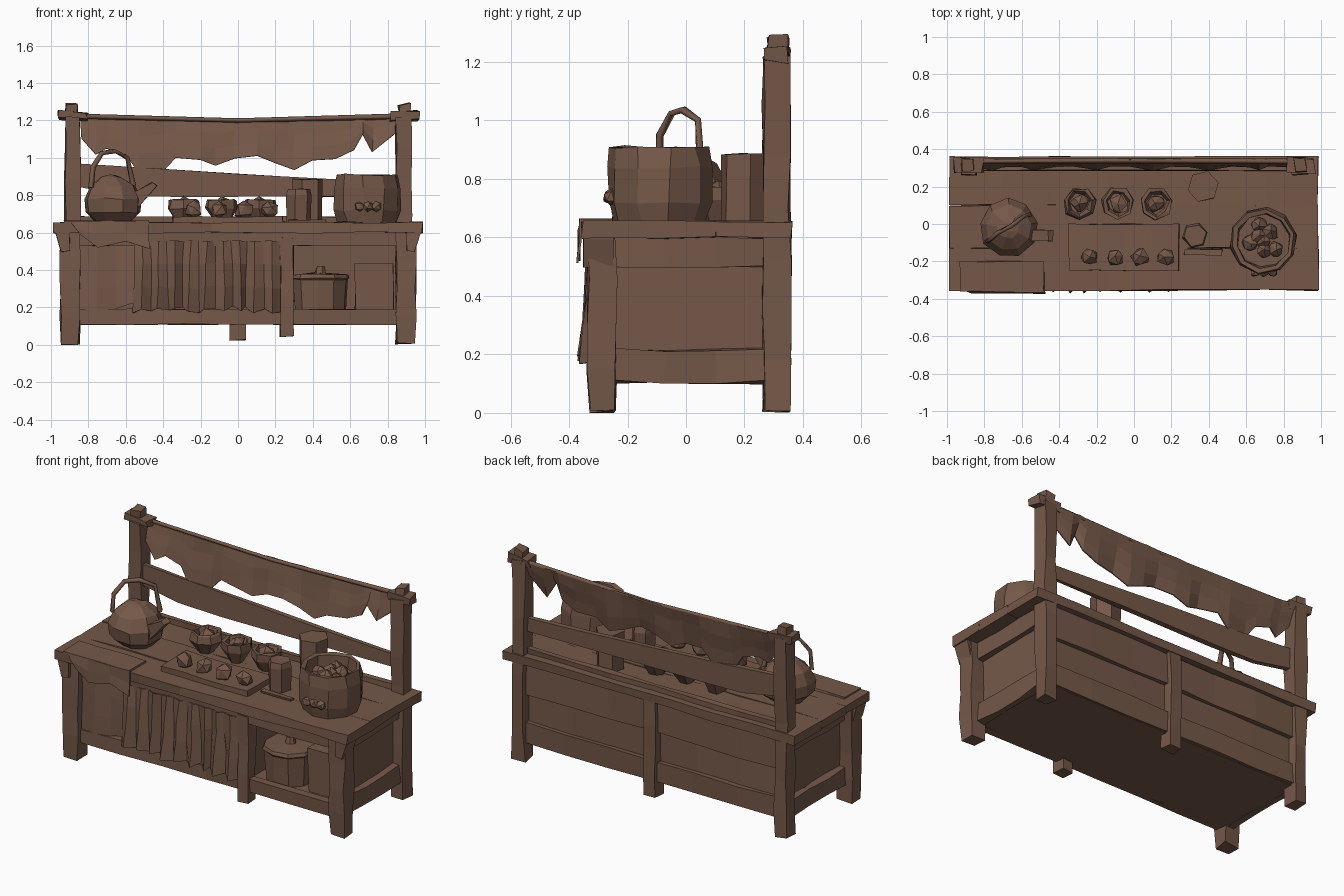
import bpy, bmesh, math, random
from mathutils import Vector

random.seed(4)
cube = bpy.data.objects.get("Cube")
if cube:
    bpy.data.objects.remove(cube)

wood = bpy.data.materials.new("brown wood")
wood.use_nodes = True
COLOR = (0.178, 0.098, 0.066, 1)
wood.diffuse_color = COLOR
wood.node_tree.nodes["Principled BSDF"].inputs["Base Color"].default_value = COLOR


def finish(name, bm, rough=0.0, normals=True):
    for v in bm.verts:
        v.co += Vector([random.uniform(-rough, rough) for _ in range(3)])
    if normals:
        bmesh.ops.recalc_face_normals(bm, faces=bm.faces)
    mesh = bpy.data.meshes.new(name)
    bm.to_mesh(mesh)
    bm.free()
    mesh.materials.append(wood)
    ob = bpy.data.objects.new(name, mesh)
    bpy.context.collection.objects.link(ob)
    return ob


def block(name, x, y, z, rough=0.006, cuts=0, foot=1.0):
    """Rough-hewn box; cuts split it along its longest side."""
    bm = bmesh.new()
    bmesh.ops.create_cube(bm, size=1)
    size = [b - a for a, b in (x, y, z)]
    axis = size.index(max(size))
    if cuts:
        long_edges = [e for e in bm.edges
                      if abs(e.verts[0].co[axis] - e.verts[1].co[axis]) > 0.5]
        bmesh.ops.subdivide_edges(bm, edges=long_edges, cuts=cuts, use_grid_fill=True)
    for v in bm.verts:
        k = foot if v.co.z < -0.4 else 1
        v.co = Vector((sum(x) / 2 + v.co.x * size[0] * k,
                       sum(y) / 2 + v.co.y * size[1] * k,
                       sum(z) / 2 + v.co.z * size[2]))
    return finish(name, bm, rough)


def lathe(name, x, y, profile, sides=8, rough=0.006, turn=0.2):
    """Revolve (radius, z) pairs; the ends are capped."""
    bm = bmesh.new()
    rings = []
    for r, z in profile:
        rings.append([bm.verts.new((x + r * math.cos(turn + math.tau * i / sides),
                                    y + r * math.sin(turn + math.tau * i / sides), z))
                      for i in range(sides)])
    for a, b in zip(rings, rings[1:]):
        for i in range(sides):
            j = (i + 1) % sides
            bm.faces.new((a[i], a[j], b[j], b[i]))
    bm.faces.new(rings[0][::-1])
    bm.faces.new(rings[-1])
    return finish(name, bm, rough)


def plank(name, outline, y0, y1, rough=0.004):
    """Upright board cut to an (x, z) outline."""
    bm = bmesh.new()
    front = bm.faces.new([bm.verts.new((px, y0, pz)) for px, pz in outline])
    out = bmesh.ops.extrude_face_region(bm, geom=[front])["geom"]
    for v in out:
        if isinstance(v, bmesh.types.BMVert):
            v.co.y = y1
    return finish(name, bm, rough)


def cloth(name, top, bottom, depth, rough=0.004, rows=3, thick=0.008):
    """Hanging sheet; depth(i, t) gives y for column i at drop t."""
    bm = bmesh.new()
    grid = []
    for i, (a, b) in enumerate(zip(top, bottom)):
        col = []
        for r in range(rows + 1):
            t = r / rows
            col.append(bm.verts.new((a[0] + (b[0] - a[0]) * t, depth(i, t),
                                     a[1] + (b[1] - a[1]) * t)))
        grid.append(col)
    for a, b in zip(grid, grid[1:]):
        for r in range(rows):
            bm.faces.new((a[r], a[r + 1], b[r + 1], b[r]))
    ob = finish(name, bm, rough)
    mod = ob.modifiers.new("thickness", "SOLIDIFY")
    mod.thickness = thick
    mod.offset = 0
    return ob


def lump(name, x, y, z, r, squash=1.0):
    bm = bmesh.new()
    bmesh.ops.create_icosphere(bm, subdivisions=1, radius=r)
    for v in bm.verts:
        v.co = Vector((x + v.co.x, y + v.co.y, z + v.co.z * squash))
    return finish(name, bm, r * 0.18)


def rod(name, points, radius):
    curve = bpy.data.curves.new(name, "CURVE")
    curve.dimensions = "3D"
    curve.bevel_depth = radius
    curve.bevel_resolution = 0
    curve.use_fill_caps = True
    spline = curve.splines.new("POLY")
    spline.points.add(len(points) - 1)
    for p, co in zip(spline.points, points):
        p.co = (*co, 1)
    tmp = bpy.data.objects.new(name, curve)
    bpy.context.collection.objects.link(tmp)
    bm = bmesh.new()
    mesh = bpy.data.meshes.new_from_object(tmp)
    bm.from_mesh(mesh)
    bpy.data.objects.remove(tmp)
    bpy.data.meshes.remove(mesh)
    return finish(name, bm, 0.003)


# Table top of uneven planks
for i, (y0, y1) in enumerate([(-0.355, -0.13), (-0.13, 0.1), (0.1, 0.36)]):
    block(f"top_plank_{i}", (-0.985, 0.985), (y0, y1), (0.6, 0.655), 0.005, 6)

# Legs, posts and side walls
for side, s in (("left", 1), ("right", -1)):
    def span(a, b):
        return tuple(sorted((s * a, s * b)))
    block(f"{side}_front_leg", span(0.845, 0.95), (-0.335, -0.24), (0.005, 0.6), 0.006, 3, 0.88)
    block(f"{side}_back_post", span(0.845, 0.925), (0.265, 0.355), (0.005, 1.22), 0.007, 6)
    block(f"{side}_post_cap", span(0.86, 0.92), (0.28, 0.35), (1.21, 1.288), 0.008)
    block(f"{side}_cross_piece", span(0.81, 0.965), (0.27, 0.35), (1.205, 1.245), 0.012)
    block(f"{side}_wall", span(0.84, 0.865), (-0.25, 0.28), (0.11, 0.6), 0.003)
    block(f"{side}_low_rail", span(0.865, 0.905), (-0.25, 0.28), (0.105, 0.215), 0.008, 2)
    block(f"{side}_high_rail", span(0.865, 0.905), (-0.25, 0.28), (0.5, 0.6), 0.006, 2)
    plank(f"{side}_bracket", [(s * 0.9, 0.6), (s * 0.985, 0.65), (s * 0.975, 0.59),
                              (s * 0.945, 0.5), (s * 0.9, 0.5)], -0.35, -0.25)

# Cabinet frame, floor and back
block("cabinet_floor", (-0.87, 0.87), (-0.28, 0.32), (0.108, 0.17), 0.002)
block("front_low_rail", (-0.87, 0.87), (-0.31, -0.26), (0.11, 0.19), 0.004, 5)
block("front_high_rail", (-0.87, 0.87), (-0.32, -0.26), (0.53, 0.605), 0.004, 5)
block("front_divider", (0.225, 0.295), (-0.325, -0.25), (0.045, 0.57), 0.005, 2)
block("divider_wall", (0.24, 0.265), (-0.26, 0.28), (0.15, 0.6), 0.003)
block("back_middle_leg", (-0.04, 0.04), (0.275, 0.355), (0.025, 0.61), 0.006, 3)
for i, (z0, z1, y1) in enumerate([(0.11, 0.235, 0.335), (0.23, 0.42, 0.305), (0.41, 0.6, 0.33)]):
    block(f"back_board_{i}", (-0.87, 0.87), (0.275, y1), (z0, z1), 0.006, 5)

# Slanting splash board between the posts
plank("splash_board", [(-0.86, 0.97), (-0.5, 0.945), (0, 0.915), (0.5, 0.885), (0.87, 0.87),
                       (0.87, 0.79), (0.3, 0.79), (-0.3, 0.79), (-0.6, 0.8), (-0.86, 0.845)],
      0.285, 0.315)
block("splash_lip", (-0.86, 0.86), (0.285, 0.32), (0.65, 0.685), 0.005, 5)

# Ragged awning cloth and its rod
hem = [(-0.84, 1.1), (-0.76, 1.02), (-0.7, 1.05), (-0.6, 1.02), (-0.53, 0.92), (-0.4, 0.93),
       (-0.33, 1.0), (-0.2, 0.99), (-0.12, 0.96), (-0.02, 1.0), (0.1, 1.01), (0.2, 0.97),
       (0.3, 0.935), (0.4, 0.99), (0.52, 0.99), (0.62, 1.04), (0.67, 1.12), (0.72, 1.03),
       (0.84, 1.13)]
cloth("awning", [(x, 1.21 + 0.025 * x * x) for x, z in hem], hem,
      lambda i, t: 0.345 - 0.035 * t - 0.02 * t * (i % 3 == 1))
rod("awning_rod", [(-0.86, 0.335, 1.222), (0, 0.34, 1.2), (0.86, 0.335, 1.222)], 0.014)

# Pleated front curtain with a flatter left sheet
xs = [-0.55 + 0.77 * i / 18 for i in range(19)]
cloth("curtain", [(x, 0.555) for x in xs],
      [(x + random.uniform(-0.015, 0.015), random.uniform(0.165, 0.21)) for x in xs],
      lambda i, t: -0.315 - (0.015 + 0.03 * t) * (i % 2) + random.uniform(-0.008, 0.008))
cloth("side_curtain", [(-0.86, 0.56), (-0.75, 0.555), (-0.65, 0.55), (-0.53, 0.555)],
      [(-0.86, 0.19), (-0.75, 0.17), (-0.65, 0.19), (-0.56, 0.22)],
      lambda i, t: -0.29 - 0.02 * (i % 2) * t)

# Rag draped over the front edge
cloth("rag", [(-0.9, 0.662), (-0.76, 0.662), (-0.62, 0.662), (-0.48, 0.662)],
      [(-0.84, 0.585), (-0.75, 0.52), (-0.6, 0.55), (-0.47, 0.51)],
      lambda i, t: -0.358 - 0.01 * t, rows=2)
block("rag_top", (-0.93, -0.48), (-0.36, -0.2), (0.652, 0.664), 0.003, 3)

# Kettle
lathe("kettle_body", -0.67, -0.02, [(0.09, 0.655), (0.15, 0.71), (0.158, 0.78), (0.125, 0.85),
                                    (0.06, 0.895), (0.025, 0.905)], 9)
rod("kettle_handle", [(-0.785, -0.09, 0.84), (-0.775, -0.09, 0.95), (-0.73, -0.05, 1.025),
                      (-0.66, -0.01, 1.035), (-0.59, 0.04, 1.0), (-0.56, 0.05, 0.85)], 0.014)
plank("kettle_spout", [(-0.56, 0.70), (-0.43, 0.85), (-0.46, 0.87), (-0.57, 0.81)], -0.09, -0.03)

# Tray with morsels, and bowls behind it
block("tray", (-0.35, 0.24), (-0.25, 0.0), (0.65, 0.685), 0.004, 3)
for i in range(4):
    lump(f"morsel_{i}", -0.24 + 0.136 * i, -0.175, 0.72, 0.048)
for i in range(3):
    bx = -0.29 + 0.205 * i
    lathe(f"bowl_{i}", bx, 0.11, [(0.045, 0.655), (0.09, 0.73), (0.085, 0.775),
                                  (0.07, 0.775), (0.055, 0.735)], 7)
    lump(f"bowl_food_{i}", bx, 0.11, 0.755, 0.05, 0.7)

# Jars and a small knife block
lathe("tall_jar", 0.37, 0.2, [(0.082, 0.655), (0.085, 0.885)], 6, 0.004)
lathe("short_jar", 0.325, -0.06, [(0.062, 0.655), (0.07, 0.8), (0.06, 0.835)], 6, 0.004)
block("knife", (0.27, 0.47), (-0.165, -0.135), (0.655, 0.668), 0.003)

# Basket with food and a front opening
lathe("basket", 0.69, -0.09, [(0.16, 0.655), (0.18, 0.72), (0.182, 0.84), (0.17, 0.91),
                              (0.145, 0.905), (0.14, 0.83)], 10, 0.006)
for i in range(7):
    a = i * 2.4
    r = 0.035 * math.sqrt(i)
    lump(f"basket_food_{i}", 0.69 + r * math.cos(a), -0.09 + r * math.sin(a), 0.85, 0.045)
for i in range(3):
    lump(f"basket_front_food_{i}", 0.65 + 0.045 * i, -0.255, 0.74, 0.028)

# Shelf goods: lidded pot and box
lathe("shelf_pot", 0.44, -0.12, [(0.135, 0.165), (0.15, 0.35), (0.158, 0.355), (0.15, 0.375),
                                 (0.03, 0.385), (0.02, 0.42)], 10, 0.004)
block("shelf_box", (0.625, 0.835), (-0.22, 0.08), (0.165, 0.43), 0.006)
